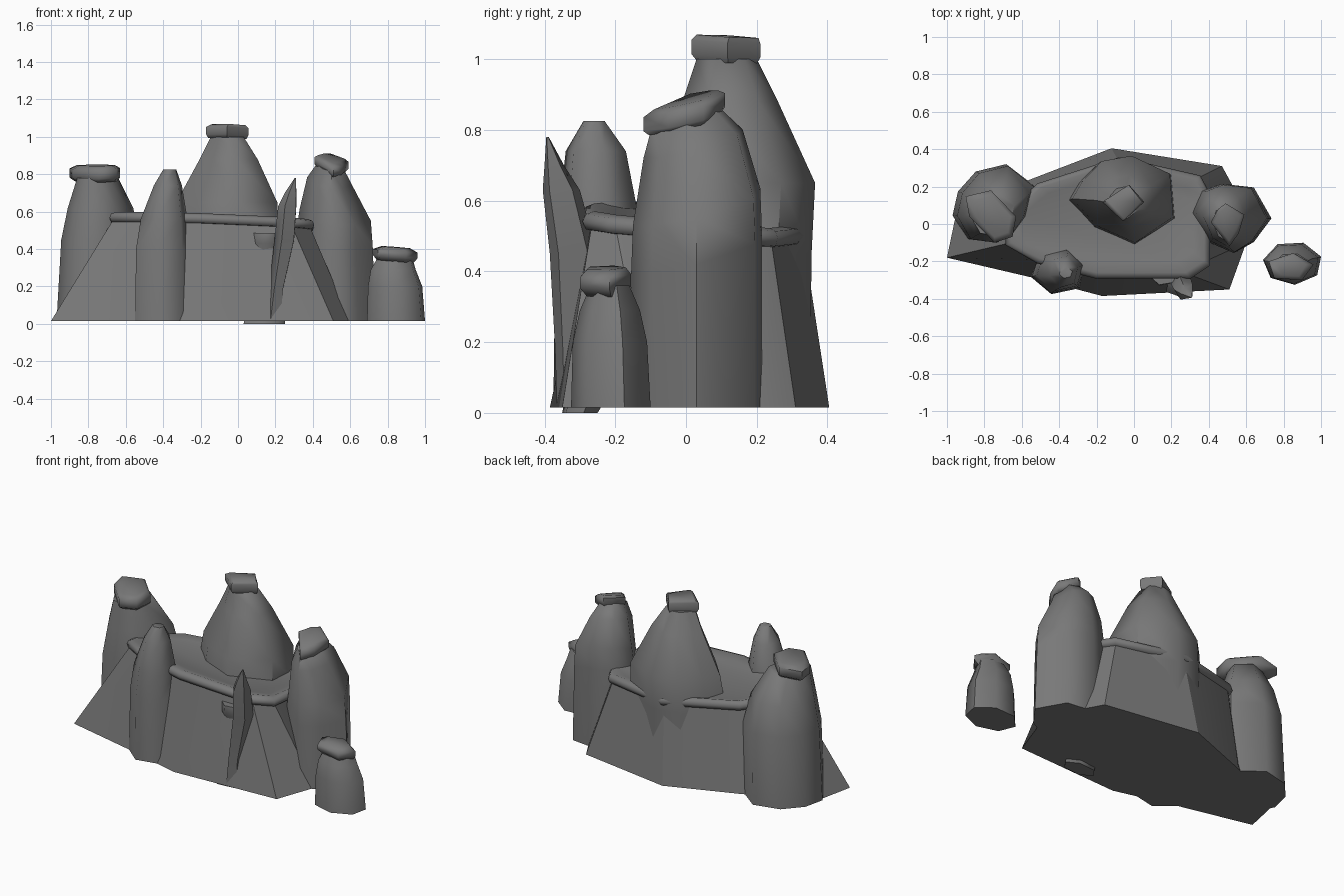
import bpy, bmesh, math

rock = bpy.data.materials.new("dark grey rock")
rock.diffuse_color = (0.19, 0.19, 0.19, 1)


def skin(name, rings, angle=60):
    """Join equal-length rings of points into one closed rock."""
    bm = bmesh.new()
    vs = [[bm.verts.new(p) for p in r] for r in rings]
    n = len(vs[0])
    for a, b in zip(vs, vs[1:]):
        for i in range(n):
            j = (i + 1) % n
            bm.faces.new((a[i], a[j], b[j], b[i]))
    bm.faces.new(vs[0][::-1])
    bm.faces.new(vs[-1])
    bmesh.ops.recalc_face_normals(bm, faces=bm.faces)
    me = bpy.data.meshes.new(name)
    bm.to_mesh(me)
    bm.free()
    me.shade_smooth()
    me.set_sharp_from_angle(angle=math.radians(angle))
    me.materials.append(rock)
    ob = bpy.data.objects.new(name, me)
    bpy.context.collection.objects.link(ob)
    return ob


def loft(name, outline, levels, tilt=(0, 0)):
    """Fit the outline to x0, x1, y0, y1 at each height; tilt leans every ring but a floor ring."""
    xs, ys = zip(*outline)
    rings = []
    for z, x0, x1, y0, y1 in levels:
        cx, cy = (x0 + x1) / 2, (y0 + y1) / 2
        ring = []
        for x, y in outline:
            px = x0 + (x1 - x0) * (x - min(xs)) / (max(xs) - min(xs))
            py = y0 + (y1 - y0) * (y - min(ys)) / (max(ys) - min(ys))
            lean = 0 if z < 0.1 else tilt[0] * (px - cx) + tilt[1] * (py - cy)
            ring.append((px, py, z + lean))
        rings.append(ring)
    return skin(name, rings)


def ngon(n, turn=0):
    return [(math.cos(2 * math.pi * i / n + turn), math.sin(2 * math.pi * i / n + turn)) for i in range(n)]


def plateau(x, y):
    return 0.53 - 0.045 * x - 0.09 * y


F = 0.015

# Mesa with a gently tilted plateau
foot = [(-1, -.18), (-.55, -.285), (-.17, -.385), (.51, -.35), (.6, -.1),
        (.53, .2), (.47, .31), (-.12, .405), (-.55, .24), (-.95, .06)]
top = [(-.66, -.1), (-.5, -.19), (-.2, -.265), (.28, -.265), (.38, -.2),
       (.38, .15), (.33, .24), (-.08, .33), (-.5, .2), (-.66, .05)]
skin("mesa", [[(x, y, F) for x, y in foot], [(x, y, plateau(x, y)) for x, y in top]], 25)

# Flat slab on the plateau with a rounded rim
rim = []
for out, dz in ((-.01, -.028), (.018, -.022), (.027, 0), (.018, .02), (-.005, .029), (-.06, .012)):
    kx, ky = 1 + out / .52, 1 + out / .29
    rim.append([((x + .14) * kx - .14, (y - .03) * ky + .03, plateau(x, y) + dz) for x, y in top])
skin("plateau_rim", rim)

# Central tower and cap
loft("central_tower",
     [(-.36, .13), (-.30, .23), (-.19, .34), (-.02, .37), (.20, .27), (.22, .03), (0, -.115), (-.22, -.02)],
     [(F, -.36, .22, -.115, .35), (.45, -.36, .22, -.115, .355), (.65, -.33, .21, -.10, .365),
      (.88, -.205, .105, -.01, .26), (1.0, -.145, .03, .03, .20)])
loft("central_cap", [(-.17, .12), (-.03, .21), (.05, .12), (-.06, .02)],
     [(.992, -.16, .045, .03, .20), (1.01, -.17, .055, .015, .21),
      (1.05, -.17, .055, .015, .21), (1.065, -.14, .04, .03, .205)], (-.03, -.05))

# Left tower and cap
loft("left_tower",
     [(-.98, .05), (-.95, .18), (-.85, .29), (-.68, .33), (-.52, .21), (-.56, .05), (-.64, -.06), (-.75, -.1), (-.90, -.08)],
     [(F, -.97, -.53, -.10, .32), (.45, -.945, -.53, -.10, .31),
      (.62, -.91, -.56, -.08, .26), (.78, -.86, -.64, -.06, .16)])
loft("left_cap", [(-.9, .14), (-.88, .04), (-.74, -.09), (-.64, -.06), (-.62, .04), (-.76, .17)],
     [(.76, -.87, -.65, -.07, .15), (.78, -.90, -.63, -.10, .18),
      (.83, -.90, -.63, -.10, .18), (.848, -.86, -.66, -.07, .15)], (.02, .04))

# Right tower and cap
loft("right_tower",
     [(.28, .06), (.34, .18), (.46, .22), (.64, .2), (.74, .03), (.64, -.1), (.53, -.16), (.38, -.1)],
     [(F, .30, .735, -.155, .215), (.45, .31, .72, -.155, .215), (.58, .33, .71, -.15, .21),
      (.76, .37, .61, -.12, .16), (.84, .42, .565, -.095, .09)], (-.15, .27))
loft("right_cap", [(.41, .01), (.45, .08), (.49, .11), (.59, .05), (.56, -.05), (.51, -.12)],
     [(.815, .425, .575, -.105, .095), (.83, .41, .59, -.12, .11),
      (.87, .41, .59, -.12, .11), (.885, .43, .57, -.09, .09)], (-.2, .28))

# Small outlying rock and cap
loft("small_rock", ngon(7, .3),
     [(F, .69, 1.0, -.325, -.10), (.20, .695, .985, -.32, -.11),
      (.29, .71, .95, -.30, -.13), (.36, .75, .93, -.27, -.16)])
loft("small_rock_cap", ngon(5, .2),
     [(.335, .74, .94, -.28, -.16), (.36, .72, .96, -.30, -.155),
      (.39, .72, .96, -.30, -.155), (.41, .77, .92, -.28, -.17)], (-.08, .03))

# Front left spire
loft("left_spire", ngon(6, .25),
     [(F, -.55, -.25, -.375, -.13), (.40, -.545, -.26, -.37, -.125), (.56, -.52, -.27, -.36, -.135),
      (.74, -.45, -.30, -.34, -.17), (.825, -.40, -.33, -.29, -.23)])

# Front right leaning spike
loft("right_spike", ngon(5, -1.9),
     [(F, .14, .23, -.365, -.25), (.18, .165, .24, -.37, -.25), (.45, .195, .30, -.385, -.25),
      (.63, .215, .312, -.405, -.30), (.70, .25, .312, -.40, -.345), (.78, .303, .31, -.395, -.388)])

# Half-buried stone whose tip shows on the front wall and whose foot shows below
loft("front_stub", ngon(6, .2),
     [(0, .03, .25, -.35, -.25), (.05, .04, .25, -.34, -.22), (.38, .08, .24, -.28, -.20),
      (.43, .08, .24, -.33, -.20), (.485, .08, .24, -.325, -.20)])
